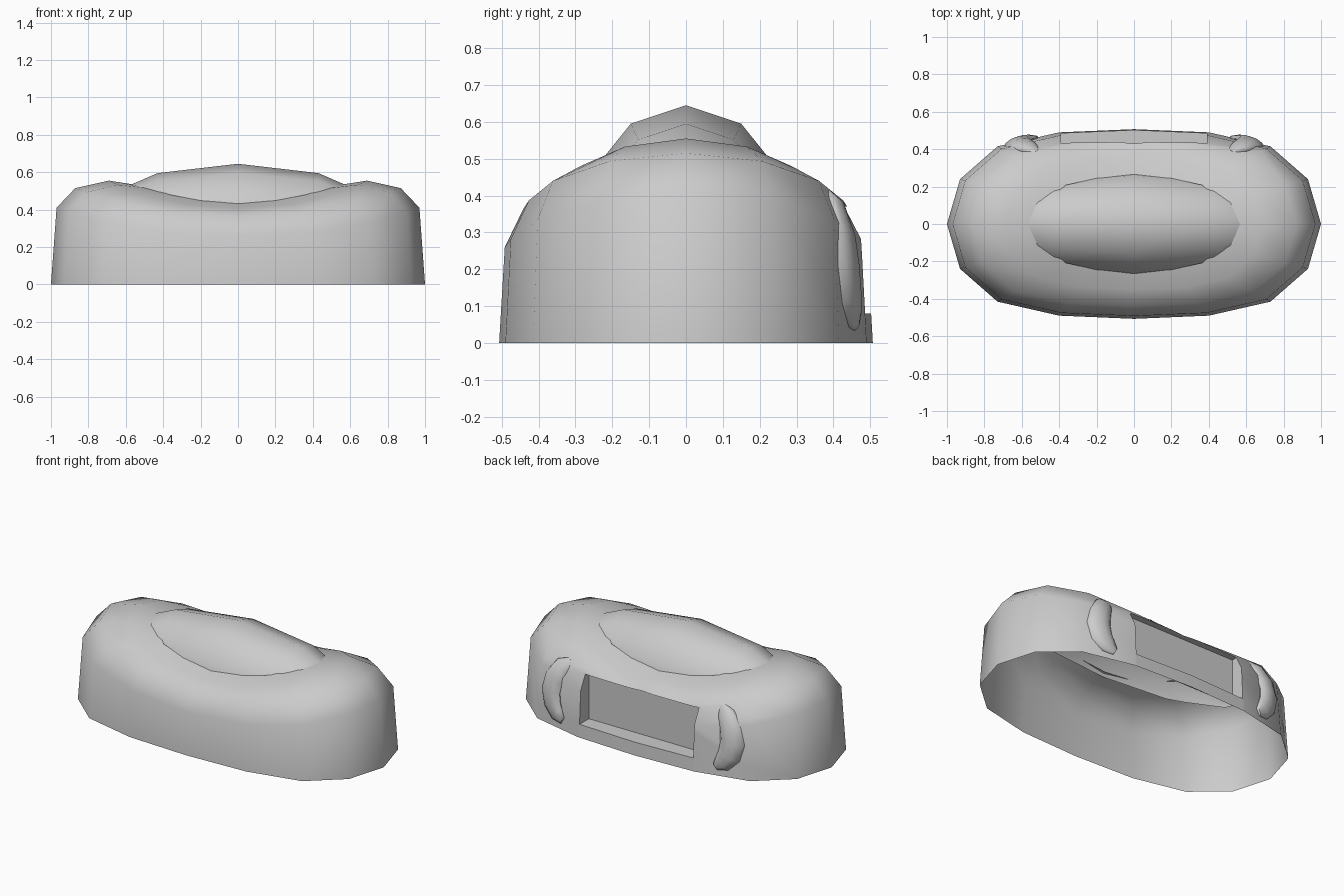
import bpy, bmesh, math
from mathutils import Vector, Matrix

if "Cube" in bpy.data.objects:
    bpy.data.objects.remove(bpy.data.objects["Cube"])


def finish(bm, name, angle):
    bmesh.ops.recalc_face_normals(bm, faces=bm.faces[:])
    me = bpy.data.meshes.new(name)
    bm.to_mesh(me)
    bm.free()
    ob = bpy.data.objects.new(name, me)
    bpy.context.collection.objects.link(ob)
    bpy.ops.object.select_all(action='DESELECT')
    ob.select_set(True)
    bpy.context.view_layer.objects.active = ob
    bpy.ops.object.shade_smooth_by_angle(angle=math.radians(angle))
    return ob


# Body: 16-sided oval shell, open below, shoulders sagging toward the middle
quarter = [(1, 0), (.93, .24), (.73, .415), (.4, .49), (0, .507)]
oval = quarter + [(-x, y) for x, y in quarter[-2::-1]]
oval += [(x, -y) for x, y in oval[-2:0:-1]]
rings = [(1, 0, 0), (.97, .41, .15), (.87, .515, .15), (.69, .555, .15), (.5, .525, .09)]
bm = bmesh.new()
loops = []
for scale, z, sag in rings:
    loops.append([bm.verts.new((x * scale, y * scale,
                  z - sag * math.sin(i * math.pi / 8) ** 2))
                  for i, (x, y) in enumerate(oval)])
for a, b in zip(loops, loops[1:]):
    for i in range(16):
        j = (i + 1) % 16
        bm.faces.new((a[i], a[j], b[j], b[i]))

# Rectangular recess in the back
X, Z0, Z1 = .39, .08, .37
for co, no in [((X, 0, 0), (1, 0, 0)), ((-X, 0, 0), (1, 0, 0)),
               ((0, 0, Z0), (0, 0, 1)), ((0, 0, Z1), (0, 0, 1))]:
    fs = [f for f in bm.faces if f.calc_center_median().y > .36
          and abs(f.calc_center_median().x) < .6]
    geom = list({g for f in fs for g in (*f.verts, *f.edges, f)})
    bmesh.ops.bisect_plane(bm, geom=geom, dist=1e-5, plane_co=co, plane_no=no)
region = [f for f in bm.faces if f.calc_center_median().y > .36
          and all(abs(v.co.x) < X + .001 and Z0 - .001 < v.co.z < Z1 + .001 for v in f.verts)]
res = bmesh.ops.extrude_face_region(bm, geom=region)
old = [f for f in region if f.is_valid]
for g in res['geom']:
    if isinstance(g, bmesh.types.BMVert):
        g.co.y = .395
if old:
    bmesh.ops.delete(bm, geom=old, context='FACES')
finish(bm, "body_shell", 58)

# Raised dome on top, poles along x, trimmed just below the shell surface
bm = bmesh.new()
bmesh.ops.create_uvsphere(bm, u_segments=12, v_segments=6, radius=1,
                          matrix=Matrix.Rotation(math.pi / 2, 4, 'Y'))
for v in bm.verts:
    v.co = Vector((v.co.x * .86, v.co.y * .3, .272 + v.co.z * .373))
bmesh.ops.bisect_plane(bm, geom=bm.verts[:] + bm.edges[:] + bm.faces[:], dist=1e-5,
                       plane_co=(0, 0, .41), plane_no=(0, 0, 1), clear_inner=True)
finish(bm, "top_dome", 50)

# Crescent handles either side of the recess
path = [(.515, .385, .4), (.56, .405, .365), (.605, .422, .29), (.622, .43, .21),
        (.605, .438, .135), (.565, .45, .08), (.525, .46, .055)]
radii = [.025, .056, .07, .074, .07, .054, .025]
for side, name in ((1, "right_handle"), (-1, "left_handle")):
    bm = bmesh.new()
    pts = [Vector((p[0] * side, p[1], p[2])) for p in path]
    loops = []
    for i, (p, r) in enumerate(zip(pts, radii)):
        t = (pts[min(i + 1, 6)] - pts[max(i - 1, 0)]).normalized()
        u = t.cross(Vector((side * .3, 1, 0))).normalized()
        w = u.cross(t)
        loops.append([bm.verts.new(p + u * r * math.cos(k * math.pi / 5)
                      + w * r * .5 * math.sin(k * math.pi / 5)) for k in range(10)])
    for a, b in zip(loops, loops[1:]):
        for k in range(10):
            j = (k + 1) % 10
            bm.faces.new((a[k], a[j], b[j], b[k]))
    bm.faces.new(loops[0])
    bm.faces.new(loops[-1])
    finish(bm, name, 60)
